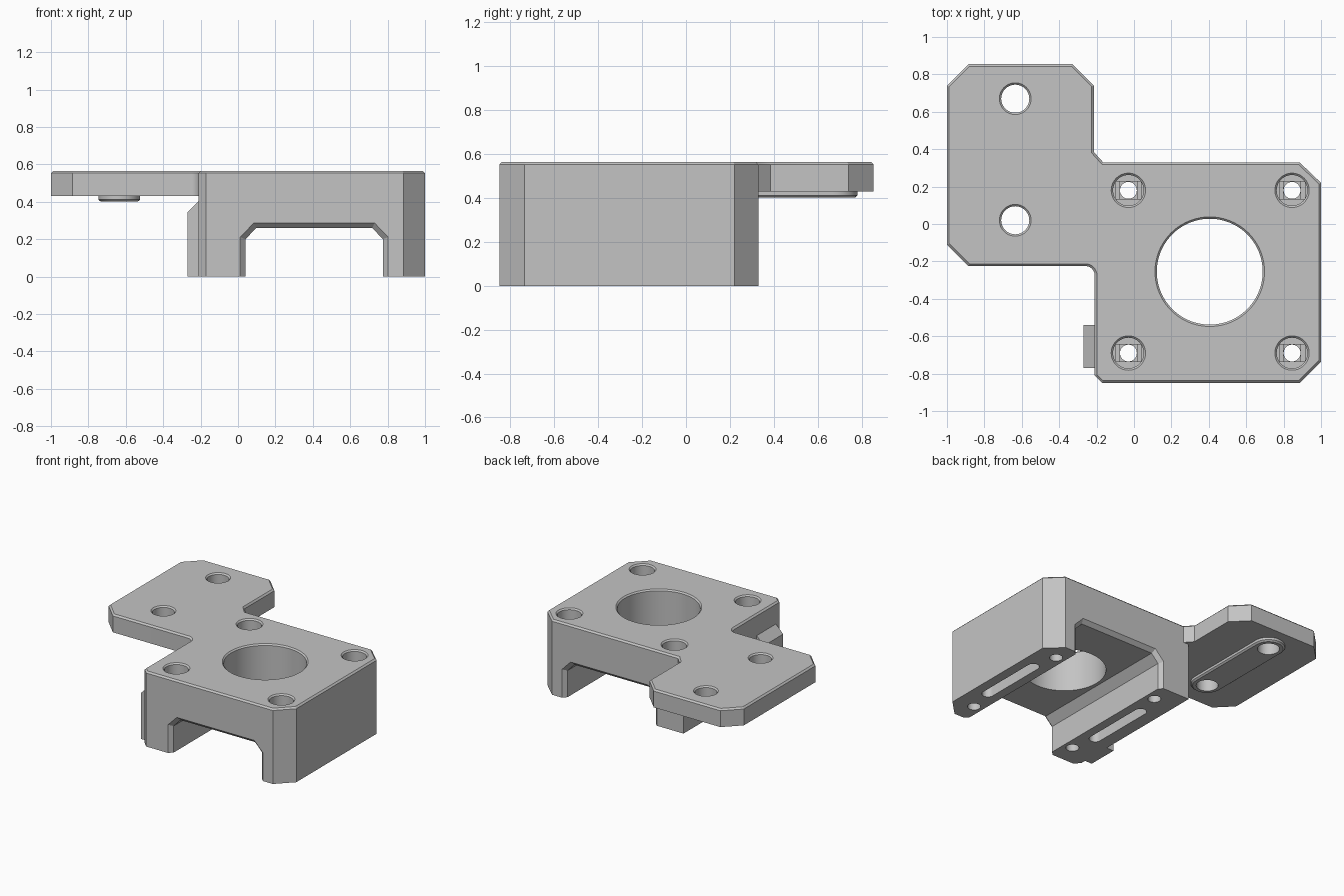
import bpy, bmesh
from math import cos, sin, pi, radians

cube = bpy.data.objects.get("Cube")
if cube:
    bpy.data.objects.remove(cube, do_unlink=True)

TOP, PLATE_Z, RIM = 0.565, 0.43, 0.012

grey = bpy.data.materials.new("plain_grey")
grey.use_nodes = True
grey.diffuse_color = (0.55, 0.55, 0.55, 1)
grey.node_tree.nodes["Principled BSDF"].inputs["Base Color"].default_value = grey.diffuse_color


def loft(name, rings, bevel_top=0):
    """Solid skinned through equal-length rings of 3D points."""
    bm = bmesh.new()
    loops = [[bm.verts.new(p) for p in ring] for ring in rings]
    n = len(loops[0])
    for a, b in zip(loops, loops[1:]):
        for i in range(n):
            j = (i + 1) % n
            bm.faces.new((a[i], a[j], b[j], b[i]))
    bm.faces.new(loops[0])
    lid = bm.faces.new(loops[-1])
    bmesh.ops.recalc_face_normals(bm, faces=bm.faces)
    if bevel_top:
        bmesh.ops.bevel(bm, geom=list(lid.edges), offset=bevel_top, segments=1, affect='EDGES')
    mesh = bpy.data.meshes.new(name)
    bm.to_mesh(mesh)
    bm.free()
    mesh.materials.append(grey)
    obj = bpy.data.objects.new(name, mesh)
    bpy.context.collection.objects.link(obj)
    return obj


def prism(name, outline, z0, z1, bevel_top=0):
    return loft(name, [[(x, y, z) for x, y in outline] for z in (z0, z1)], bevel_top)


def turned(name, x, y, profile, sides=48):
    """Round solid from (radius, z) pairs."""
    turn = [2 * pi * i / sides for i in range(sides)]
    return loft(name, [[(x + r * cos(a), y + r * sin(a), z) for a in turn] for r, z in profile])


def along_y(name, sections):
    """Solid from (y, xz outline) pairs."""
    return loft(name, [[(x, y, z) for x, z in pts] for y, pts in sections])


def stadium(x, y0, y1, r, steps=16):
    arc = [pi * i / steps for i in range(steps + 1)]
    return ([(x + r * cos(a), y1 + r * sin(a)) for a in arc] +
            [(x - r * cos(a), y0 - r * sin(a)) for a in arc])


def box(name, x, y, hx, hy, z0, z1):
    return prism(name, [(x - hx, y - hy), (x + hx, y - hy), (x + hx, y + hy), (x - hx, y + hy)], z0, z1)


def combine(target, other, operation='DIFFERENCE'):
    mod = target.modifiers.new("combine", 'BOOLEAN')
    mod.operation, mod.solver, mod.object = operation, 'EXACT', other
    bpy.context.view_layer.objects.active = target
    bpy.ops.object.modifier_apply(modifier=mod.name)
    bpy.data.objects.remove(other, do_unlink=True)


# Top deck: block outline joined to the offset plate, with a rounded inner corner
fillet = [(-0.26 + 0.05 * sin(a), -0.275 + 0.05 * cos(a))
          for a in [pi / 2 * i / 8 for i in range(9)]]
block_front = [(-0.21, -0.81), (-0.17, -0.85), (0.885, -0.85), (1, -0.735), (1, 0.22), (0.885, 0.33)]
deck = [(-1, -0.11), (-0.885, -0.225)] + fillet + block_front + [
    (-0.165, 0.33), (-0.215, 0.385), (-0.215, 0.74), (-0.33, 0.855), (-0.885, 0.855), (-1, 0.74)]
mount = prism("motor_mount", deck, PLATE_Z, TOP, RIM)

# Tall block under the deck
combine(mount, prism("block", block_front + [(-0.21, 0.33)], 0, 0.5), 'UNION')

# Side tab with sloping top
tab = [(-0.27, 0), (-0.27, 0.345), (-0.21, 0.405), (-0.15, 0.405), (-0.15, 0)]
combine(mount, along_y("side_tab", [(-0.77, tab), (-0.54, tab)]), 'UNION')

# Raised pad beneath the plate
pad = [[(x, y, z) for x, y in stadium(-0.635, 0.02, 0.67, r)]
       for r, z in ((0.1, 0.402), (0.112, 0.412), (0.112, 0.45))]
combine(mount, loft("plate_pad", pad), 'UNION')

# Channel through the block, flared at both mouths
inner = [(0.04, -0.1), (0.04, 0.2), (0.097, 0.26), (0.718, 0.26), (0.775, 0.2), (0.775, -0.1)]
mouth = [(0.012, -0.1), (0.012, 0.212), (0.085, 0.287), (0.73, 0.287), (0.803, 0.212), (0.803, -0.1)]
combine(mount, along_y("channel", [(-0.95, mouth), (-0.85, mouth), (-0.822, inner),
                                   (0.302, inner), (0.33, mouth), (0.45, mouth)]))

# Large centre bore and the two plate holes, each with a chamfered rim
for x, y, r, sides in ((0.405, -0.255, 0.283, 96), (-0.635, 0.02, 0.075, 48), (-0.635, 0.67, 0.075, 48)):
    combine(mount, turned("bore", x, y, [(r, -0.1), (r, TOP - 0.01), (r + 0.02, TOP + 0.01)], sides))

# Four counterbored screw holes with stepped seats
SEAT = 0.28
for x in (-0.03, 0.845):
    for y in (-0.69, 0.18):
        combine(mount, turned("counterbore", x, y, [(0.082, SEAT), (0.082, TOP - 0.01), (0.102, TOP + 0.01)]))
        combine(mount, box("seat_step", x, y, 0.068, 0.046, SEAT - 0.01, SEAT + 0.02))
        combine(mount, box("seat_square", x, y, 0.046, 0.046, SEAT - 0.02, SEAT))
        combine(mount, turned("screw_hole", x, y, [(0.045, -0.1), (0.045, SEAT)], 32))

# Long slots in the feet
for x in (-0.07, 0.885):
    combine(mount, prism("foot_slot", stadium(x, -0.495, -0.015, 0.042), -0.1, 0.25))

# Smooth bores, crisp edges
bpy.ops.object.select_all(action='DESELECT')
mount.select_set(True)
bpy.context.view_layer.objects.active = mount
bpy.ops.object.shade_smooth_by_angle(angle=radians(30))
